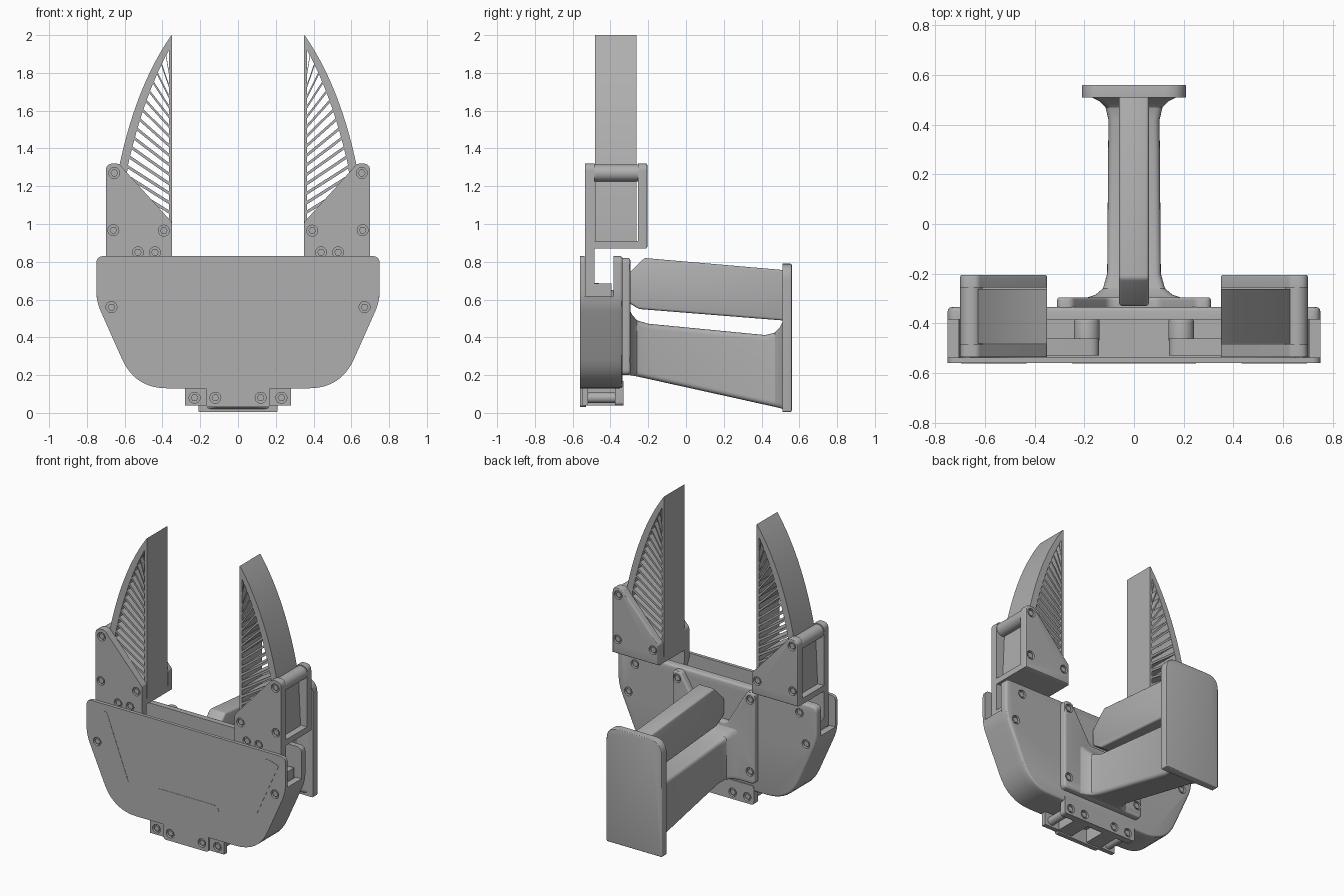
import bpy, bmesh, math
from mathutils import Vector

cube = bpy.data.objects.get("Cube")
if cube:
    bpy.data.objects.remove(cube)

grey = bpy.data.materials.new("plain grey")
grey.use_nodes = True
grey.diffuse_color = (0.43, 0.43, 0.43, 1)
grey.node_tree.nodes["Principled BSDF"].inputs["Base Color"].default_value = grey.diffuse_color


def bezier(a, b, c, n=8):
    a, b, c = Vector(a), Vector(b), Vector(c)
    return [a * (1 - t) ** 2 + b * 2 * t * (1 - t) + c * t * t for t in (i / n for i in range(n + 1))]


def rounded(points):
    """Round each corner (x, z, cut length)."""
    out = []
    for i, (x, z, cut) in enumerate(points):
        p = Vector((x, z))
        if cut == 0:
            out.append(p)
            continue
        before = Vector(points[i - 1][:2]) - p
        after = Vector(points[(i + 1) % len(points)][:2]) - p
        out += bezier(p + before.normalized() * cut, p, p + after.normalized() * cut)
    return out


def circle(x, z, r, n=24):
    return [(x + r * math.cos(a), z + r * math.sin(a)) for a in (math.tau * i / n for i in range(n))]


def mirrored(half):
    """Close a right-hand outline with its mirror image."""
    return half + [(-p[0],) + tuple(p[1:]) for p in reversed(half)]


def finish(name, bm, smooth=True):
    bmesh.ops.recalc_face_normals(bm, faces=bm.faces)
    mesh = bpy.data.meshes.new(name)
    bm.to_mesh(mesh)
    bm.free()
    obj = bpy.data.objects.new(name, mesh)
    bpy.context.collection.objects.link(obj)
    mesh.materials.append(grey)
    if smooth:
        bpy.ops.object.select_all(action="DESELECT")
        obj.select_set(True)
        bpy.context.view_layer.objects.active = obj
        bpy.ops.object.shade_smooth_by_angle(angle=math.radians(30))
    return obj


def add_prism(bm, outline, y0, y1, side=1):
    front = [bm.verts.new((p[0] * side, y0, p[1])) for p in outline]
    back = [bm.verts.new((p[0] * side, y1, p[1])) for p in outline]
    caps = [bm.faces.new(front), bm.faces.new(back[::-1])]
    for i in range(len(front)):
        j = (i + 1) % len(front)
        bm.faces.new((front[j], front[i], back[i], back[j]))
    return caps


def prism(name, outline, y0, y1, side=1, bevel=0):
    bm = bmesh.new()
    caps = add_prism(bm, outline, y0, y1, side)
    bmesh.ops.recalc_face_normals(bm, faces=bm.faces)
    if bevel:
        bmesh.ops.bevel(bm, geom=list(caps[1].edges), offset=bevel, segments=3,
                        profile=0.5, affect="EDGES", clamp_overlap=True)
    return finish(name, bm)


def box(x0, x1, z0, z1):
    return [(x0, z0), (x1, z0), (x1, z1), (x0, z1)]


def screws(obj, spots, y, facing):
    """Sink round recesses into a face and seat a hex screw in each."""
    cut, heads = bmesh.new(), bmesh.new()
    for x, z in spots:
        add_prism(cut, circle(x, z, 0.029), y + facing * 0.02, y - facing * 0.018)
        add_prism(heads, circle(x, z, 0.02, 6), y - facing * 0.025, y - facing * 0.004)
    cutter = finish("screw_cutter", cut, False)
    cutter.hide_render = True
    mod = obj.modifiers.new("screw_recesses", "BOOLEAN")
    mod.operation, mod.solver, mod.object = "DIFFERENCE", "EXACT", cutter
    bpy.context.view_layer.objects.active = obj
    bpy.ops.object.modifier_apply(modifier=mod.name)
    bpy.data.objects.remove(cutter)
    finish(obj.name + "_screws", heads, False)


def loft(name, sections):
    """Skin rounded rectangles (y, half width, low z, high z) along y."""
    bm = bmesh.new()
    rings = []
    for y, w, lo, hi in sections:
        ring = rounded([(w, lo, 0.03), (w, hi, 0.03), (-w, hi, 0.03), (-w, lo, 0.03)])
        rings.append([bm.verts.new((p[0], y, p[1])) for p in ring])
    for a, b in zip(rings, rings[1:]):
        for i in range(len(a)):
            j = (i + 1) % len(a)
            bm.faces.new((a[i], a[j], b[j], b[i]))
    bm.faces.new(rings[0])
    bm.faces.new(rings[-1][::-1])
    return finish(name, bm)


# Body: front plate, back plate and the lower wall joining them
half = [(0.545, 0.13, 0.17), (0.75, 0.59, 0.06), (0.75, 0.83, 0.04)]
outline = rounded(mirrored(half))
front_plate = prism("body_front_plate", outline, -0.56, -0.538)
screws(front_plate, [(0.67, 0.56), (-0.67, 0.56)], -0.56, -1)
back_plate = prism("body_back_plate", outline, -0.385, -0.335, bevel=0.015)
screws(back_plate, [(s * x, z) for s in (1, -1) for x, z in ((0.67, 0.56), (0.62, 0.76))], -0.335, 1)
lower = [p for p in outline if p[1] < 0.6]
right_half = [Vector((0.75, 0.62))] + sorted((p for p in lower if p[0] > 0), key=lambda p: -p[1])
wall = mirrored(right_half)
inner = [(p[0] * 0.94, 0.62 + (p[1] - 0.62) * 0.92) for p in reversed(wall)]
prism("body_wall", list(wall) + inner, -0.54, -0.38)

# Thin front panels
prism("lower_front_panel", rounded([(-0.25, 0.16, 0.01), (0.25, 0.16, 0.01), (0.25, 0.365, 0.05),
                                    (-0.25, 0.365, 0.05)]), -0.562, -0.559)

# Bottom bracket
front_tab = prism("bottom_front_tab", rounded([(-0.17, 0.03, 0.02), (0.17, 0.03, 0.02), (0.17, 0.14, 0),
                                               (-0.17, 0.14, 0)]), -0.56, -0.53)
screws(front_tab, [(0.12, 0.08), (-0.12, 0.08)], -0.56, -1)
flange = prism("bottom_back_flange", rounded([(-0.28, 0.04, 0.02), (0.28, 0.04, 0.02), (0.28, 0.17, 0.02),
                                              (-0.28, 0.17, 0.02)]), -0.375, -0.33)
screws(flange, [(x, 0.085) for x in (-0.23, -0.12, 0.12, 0.23)], -0.33, 1)

# Handle mount with two upright wings
mount_half = [(0.31, 0.2, 0.03), (0.31, 0.82, 0.03), (0.25, 0.82, 0.02), (0.1, 0.57, 0.03)]
mount = prism("handle_mount", rounded(mirrored(mount_half)), -0.34, -0.295, bevel=0.012)
screws(mount, [(s * 0.275, z) for s in (1, -1) for z in (0.28, 0.77)], -0.295, 1)

# Handle: flared lower grip, upper bar and end plate
loft("lower_grip", [(-0.30, 0.2, 0.2, 0.55), (-0.285, 0.155, 0.198, 0.52), (-0.26, 0.125, 0.193, 0.49),
                    (-0.2, 0.108, 0.18, 0.472), (0.42, 0.103, 0.043, 0.412), (0.47, 0.115, 0.032, 0.425),
                    (0.495, 0.14, 0.026, 0.45), (0.515, 0.18, 0.02, 0.49)])
bar = bmesh.new()
side_profile = [(-0.33, 0.71), (-0.22, 0.82), (0.53, 0.755), (0.53, 0.488), (-0.25, 0.55), (-0.33, 0.6)]
faces = [bar.faces.new([bar.verts.new((-0.06, y, z)) for y, z in side_profile])]
grown = bmesh.ops.extrude_face_region(bar, geom=faces)
bmesh.ops.translate(bar, vec=(0.12, 0, 0), verts=[v for v in grown["geom"] if isinstance(v, bmesh.types.BMVert)])
bmesh.ops.bevel(bar, geom=bar.edges[:], offset=0.012, segments=3, profile=0.5, affect="EDGES")
finish("upper_bar", bar)
prism("handle_end_plate", rounded([(-0.21, 0.005, 0.01), (0.21, 0.005, 0.01), (0.21, 0.79, 0.09),
                                   (-0.21, 0.79, 0.09)]), 0.51, 0.56, bevel=0.015)

for side, label in ((1, "left_"), (-1, "right_")):
    # Slanted front strip, bracket tab and bolt
    prism(label + "front_strip", rounded([(0.43, 0.34, 0.01), (0.53, 0.38, 0.01), (0.70, 0.76, 0.01),
                                          (0.60, 0.79, 0.03)]), -0.562, -0.559, side)
    tab = prism(label + "bracket_tab", box(0.16, 0.28, 0.04, 0.14), -0.55, -0.52, side)
    screws(tab, [(side * 0.23, 0.08)], -0.55, -1)
    prism(label + "bracket_bolt", circle(0.23, 0.08, 0.028), -0.53, -0.36, side)
    prism(label + "bracket_block", box(0.06, 0.17, 0.04, 0.14), -0.54, -0.37, side)

    # Linkage inside the body
    prism(label + "link_pin", circle(0.19, 0.6, 0.052), -0.47, -0.38, side, bevel=0.015)
    prism(label + "link", rounded([(0.14, 0.48, 0.04), (0.24, 0.48, 0.03), (0.58, 0.62, 0.03),
                                   (0.58, 0.69, 0.03), (0.14, 0.66, 0.04)]), -0.53, -0.46, side)
    prism(label + "link_hook", box(0.5, 0.7, 0.62, 0.685), -0.53, -0.395, side)

    # Finger holder: front cheek, back cheek, floor and top pivot
    cheek_top = [(0.35, 1.01, 0.01), (0.6, 1.285, 0.03), (0.63, 1.32, 0.015), (0.70, 1.32, 0.04)]
    front_cheek = prism(label + "holder_front_cheek", rounded(
        [(0.70, 0.62, 0), (0.40, 0.62, 0), (0.35, 0.8, 0)] + cheek_top), -0.535, -0.485, side)
    pins = [(side * 0.655, 1.27), (side * 0.66, 0.967), (side * 0.393, 0.965)]
    screws(front_cheek, pins + [(side * 0.53, 0.85), (side * 0.44, 0.85)], -0.535, -1)
    back_cheek = prism(label + "holder_back_cheek", rounded(
        [(0.70, 0.87, 0), (0.35, 0.87, 0)] + cheek_top), -0.255, -0.205, side, bevel=0.008)
    screws(back_cheek, pins, -0.205, 1)
    prism(label + "holder_floor", box(0.35, 0.70, 0.87, 0.91), -0.49, -0.25, side)
    prism(label + "holder_pivot", circle(0.655, 1.27, 0.045), -0.49, -0.25, side)

    # Flexible finger: straight pad, curved spine and slanted ribs
    spine_out = bezier((0.352, 2.0), (0.55, 1.72), (0.64, 1.25), 16) + [Vector((0.655, 0.91))]
    spine_in = bezier((0.36, 1.93), (0.5, 1.68), (0.585, 1.3), 16) + [Vector((0.61, 0.91))]
    prism(label + "finger_spine", spine_out + spine_in[::-1], -0.482, -0.262, side)
    prism(label + "finger_pad", [(0.35, 0.91), (0.366, 0.91), (0.366, 1.96), (0.35, 2.0)], -0.482, -0.262, side)
    ribs = bmesh.new()
    for i in range(18):
        low = 0.95 + 0.05 * i
        high = low + 0.15
        for a, b in zip(spine_in, spine_in[1:]):
            if b.y <= high <= a.y:
                x = a.x + (b.x - a.x) * (a.y - high) / (a.y - b.y) + 0.008
                add_prism(ribs, [(0.358, low), (x, high), (x, high + 0.018), (0.358, low + 0.018)],
                          -0.48, -0.264, side)
                break
    finish(label + "finger_ribs", ribs, False)
